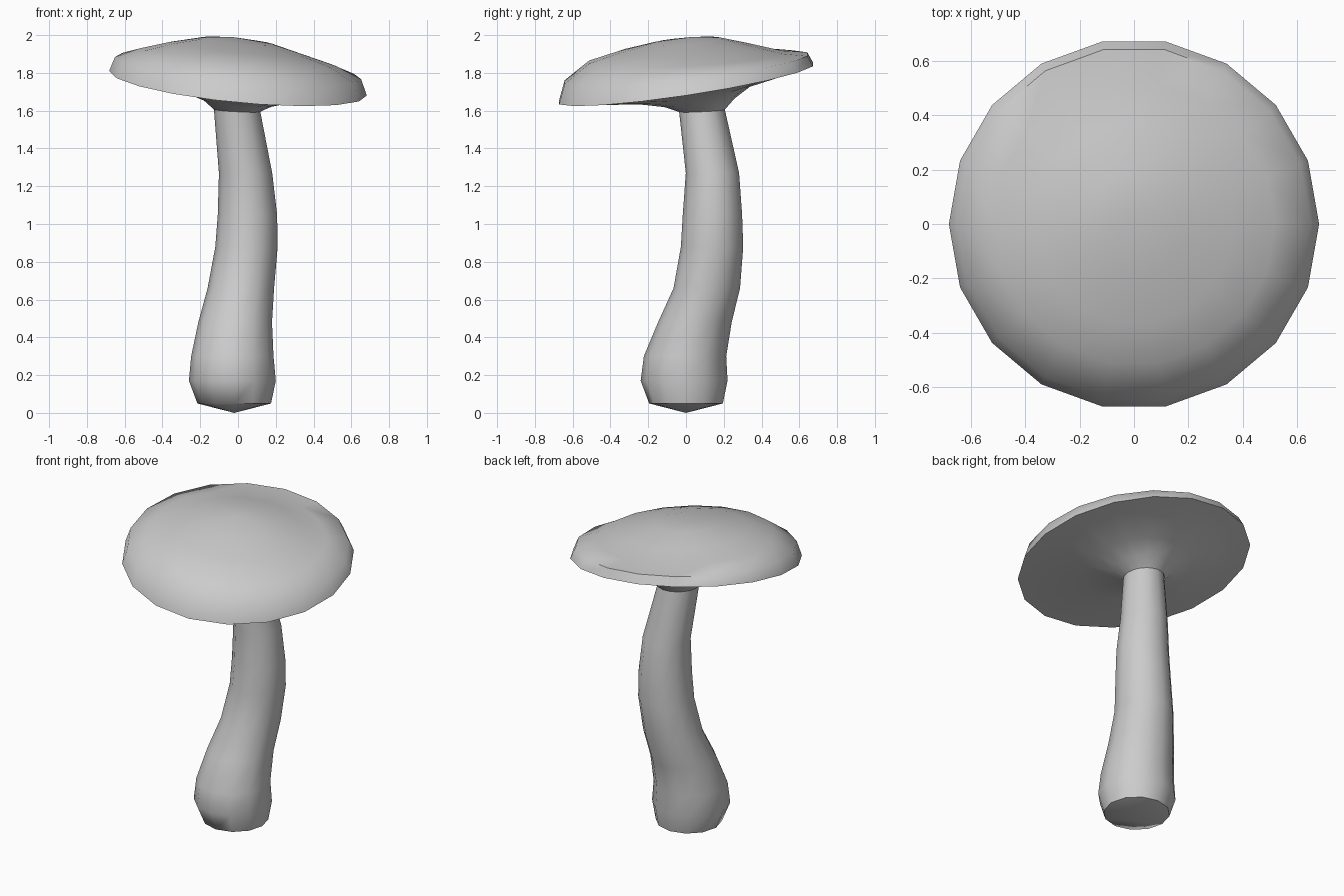
import bpy, bmesh, math

cube = bpy.data.objects.get("Cube")
if cube:
    bpy.data.objects.remove(cube, do_unlink=True)

grey = bpy.data.materials.new("mushroom grey")
grey.use_nodes = True
colour = (0.6, 0.6, 0.6, 1)
grey.diffuse_color = colour
grey.node_tree.nodes["Principled BSDF"].inputs["Base Color"].default_value = colour


def loft(name, rings, sides, closed_top):
    """Skin a stack of rings (x, y, z, radius, slope_x, slope_y); radius 0 is a tip."""
    bm = bmesh.new()
    loops = []
    for cx, cy, z, r, sx, sy in rings:
        loop = []
        for i in range(sides if r else 1):
            a = math.tau * i / sides
            dx, dy = r * math.cos(a), r * math.sin(a)
            loop.append(bm.verts.new((cx + dx, cy + dy, z + sx * dx + sy * dy)))
        loops.append(loop)
    for low, high in zip(loops, loops[1:]):
        for i in range(sides):
            j = (i + 1) % sides
            if len(low) == 1:
                bm.faces.new((low[0], high[j], high[i]))
            elif len(high) == 1:
                bm.faces.new((low[i], low[j], high[0]))
            else:
                bm.faces.new((low[i], low[j], high[j], high[i]))
    if closed_top and len(loops[-1]) > 1:
        bm.faces.new(loops[-1])
    bmesh.ops.recalc_face_normals(bm, faces=bm.faces)
    mesh = bpy.data.meshes.new(name)
    bm.to_mesh(mesh)
    bm.free()
    mesh.materials.append(grey)
    obj = bpy.data.objects.new(name, mesh)
    bpy.context.collection.objects.link(obj)
    bpy.ops.object.select_all(action="DESELECT")
    obj.select_set(True)
    bpy.context.view_layer.objects.active = obj
    bpy.ops.object.shade_smooth_by_angle(angle=math.radians(55))
    return obj


# Bent stem, swollen at the foot: x, y, z, radius
stem = [
    (-.02, 0, 0, 0), (-.02, 0, .05, .195), (-.03, -.01, .17, .23),
    (-.03, -.005, .3, .218), (-.015, .047, .48, .195), (.015, .11, .66, .176),
    (.045, .138, .88, .165), (.05, .14, 1.05, .157), (.04, .14, 1.27, .141),
    (-.005, .085, 1.6, .122), (-.01, .08, 1.68, .12),
]
loft("stem", [ring + (0, 0) for ring in stem], 12, True)

# Tilted cap: flared underside, rim, then the dome, whose tilt fades upward
cap = [
    (-.005, .085, 1.6, .122, -.05, .05), (0, .07, 1.645, .19, -.09, .12),
    (0, .03, 1.69, .32, -.095, .15), (0, 0, 1.735, .6, -.095, .15),
    (0, 0, 1.745, .682, -.095, .15), (0, 0, 1.825, .652, -.09, .115),
    (0, 0, 1.883, .52, -.09, .05), (0, 0, 1.925, .37, -.1, .05),
    (0, 0, 1.968, .19, -.1, .08), (-.03, .03, 1.99, 0, 0, 0),
]
loft("cap", cap, 18, False)
